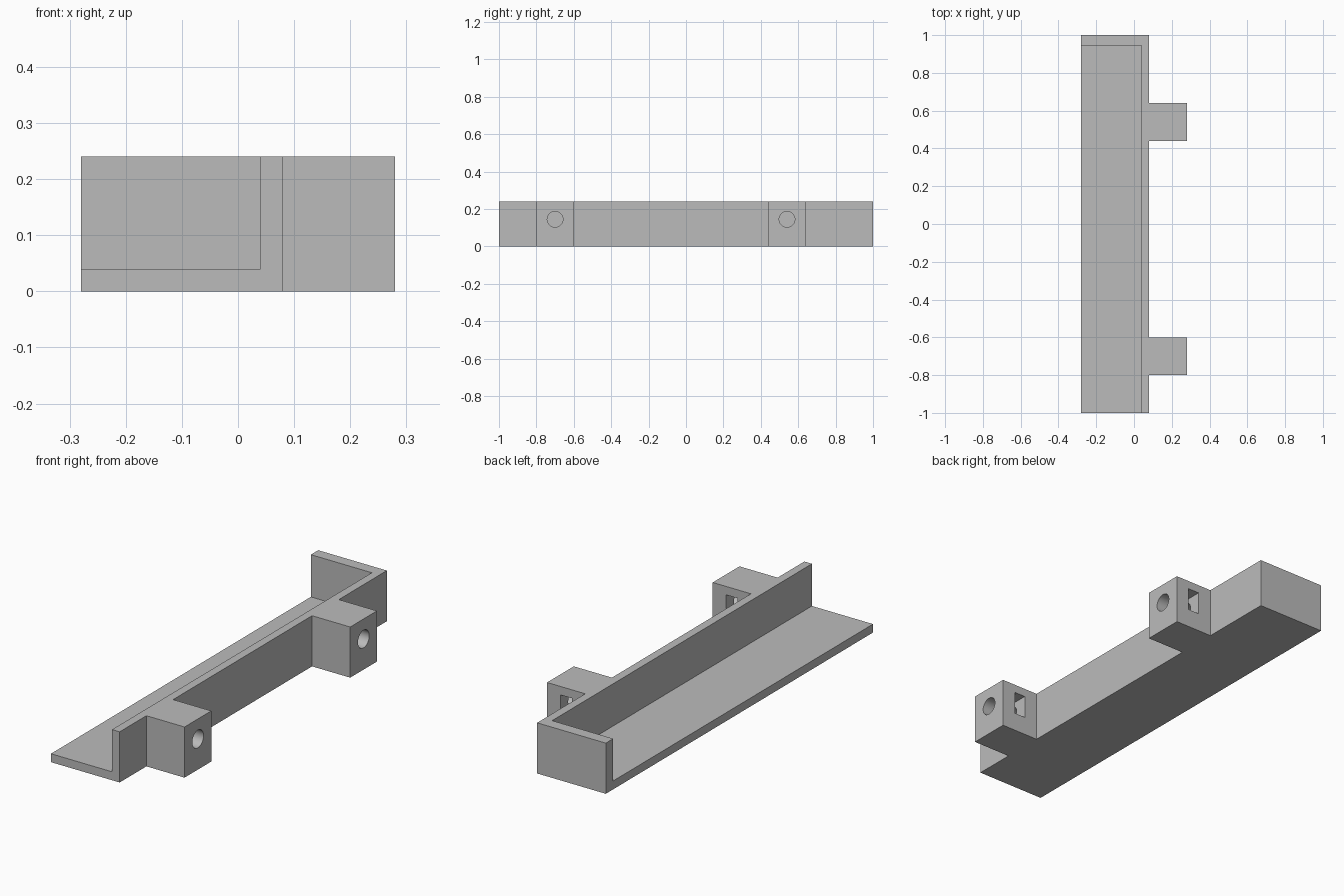
import bpy
import bmesh
from math import pi, radians
from mathutils import Matrix, Vector

cube = bpy.data.objects.get("Cube")
if cube:
    bpy.data.objects.remove(cube, do_unlink=True)

HEIGHT, FLOOR = 0.24, 0.04
LEFT, RIGHT, LUG_END = -0.28, 0.08, 0.28
LUG_CENTRES = (-0.70, 0.54)
LUG_HALF = 0.10
BORE_Z, BORE_RADIUS = 0.145, 0.042

grey = bpy.data.materials.new("plain_grey")
grey.use_nodes = True
grey.diffuse_color = (0.5, 0.5, 0.5, 1)
grey.node_tree.nodes["Principled BSDF"].inputs["Base Color"].default_value = grey.diffuse_color


def make_object(name, bm):
    bmesh.ops.recalc_face_normals(bm, faces=bm.faces[:])
    mesh = bpy.data.meshes.new(name)
    bm.to_mesh(mesh)
    bm.free()
    mesh.materials.append(grey)
    obj = bpy.data.objects.new(name, mesh)
    bpy.context.collection.objects.link(obj)
    return obj


def box(name, low, high):
    low, high = Vector(low), Vector(high)
    bm = bmesh.new()
    place = Matrix.Translation((low + high) / 2) @ Matrix.Diagonal((*(high - low), 1))
    bmesh.ops.create_cube(bm, size=1, matrix=place)
    return make_object(name, bm)


def rod(name, x0, x1, y, z, radius):
    bm = bmesh.new()
    place = Matrix.Translation(((x0 + x1) / 2, y, z)) @ Matrix.Rotation(pi / 2, 4, "Y")
    bmesh.ops.create_cone(bm, cap_ends=True, segments=48, radius1=radius,
                          radius2=radius, depth=x1 - x0, matrix=place)
    return make_object(name, bm)


def cut(target, cutter):
    cutter.hide_render = True
    mod = target.modifiers.new("cut", "BOOLEAN")
    mod.operation, mod.solver, mod.object = "DIFFERENCE", "EXACT", cutter
    bpy.context.view_layer.objects.active = target
    bpy.ops.object.modifier_apply(modifier=mod.name)
    bpy.data.objects.remove(cutter, do_unlink=True)


# Plan outline with two lugs, raised to full height
outline = [(LEFT, 1), (LEFT, -1), (RIGHT, -1)]
for y in LUG_CENTRES:
    outline += [(RIGHT, y - LUG_HALF), (LUG_END, y - LUG_HALF),
                (LUG_END, y + LUG_HALF), (RIGHT, y + LUG_HALF)]
outline.append((RIGHT, 1))
bm = bmesh.new()
base = bm.faces.new([bm.verts.new((x, y, 0)) for x, y in outline])
raised = bmesh.ops.extrude_face_region(bm, geom=[base])["geom"]
bmesh.ops.translate(bm, vec=(0, 0, HEIGHT),
                    verts=[v for v in raised if isinstance(v, bmesh.types.BMVert)])
bracket = make_object("bracket", bm)

# Hollow that leaves the floor, long wall and back wall
cut(bracket, box("tray_cutter", (LEFT - 1, -2, FLOOR), (0.04, 0.945, 1)))

# Bolt bore and side nut slot in each lug
for y in LUG_CENTRES:
    cut(bracket, box("slot_cutter", (0.15, y - 0.055, 0.09), (0.21, y + 0.2, 0.20)))
    cut(bracket, rod("bore_cutter", RIGHT, LUG_END + 0.1, y, BORE_Z, BORE_RADIUS))

# Smooth bores, crisp edges
bpy.ops.object.select_all(action="DESELECT")
bracket.select_set(True)
bpy.context.view_layer.objects.active = bracket
bpy.ops.object.shade_smooth_by_angle(angle=radians(30))
